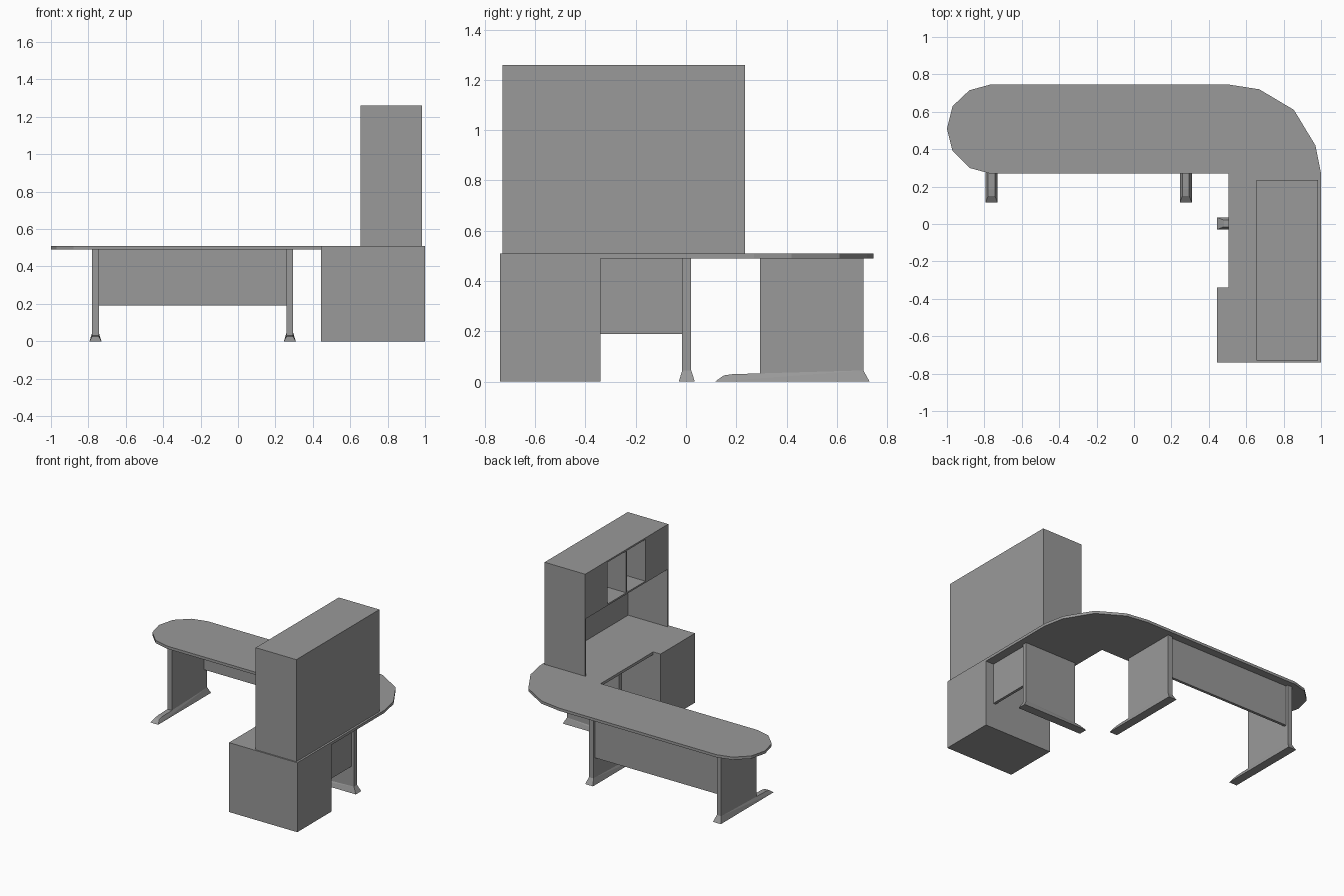
import bpy, bmesh
from mathutils import Vector

cube = bpy.data.objects.get("Cube")
if cube:
    bpy.data.objects.remove(cube, do_unlink=True)

grey = bpy.data.materials.new("plain_grey")
grey.use_nodes = True
COLOUR = (0.32, 0.32, 0.32, 1)
grey.diffuse_color = COLOUR
grey.node_tree.nodes["Principled BSDF"].inputs["Base Color"].default_value = COLOUR


def finish(name, bm):
    bmesh.ops.recalc_face_normals(bm, faces=bm.faces)
    mesh = bpy.data.meshes.new(name)
    bm.to_mesh(mesh)
    bm.free()
    mesh.materials.append(grey)
    obj = bpy.data.objects.new(name, mesh)
    bpy.context.scene.collection.objects.link(obj)
    return obj


def box(name, x, y, z):
    """Box from (low, high) ranges on each axis."""
    bm = bmesh.new()
    bmesh.ops.create_cube(bm, size=1)
    for v in bm.verts:
        v.co = Vector([(r[0] + r[1]) / 2 + c * (r[1] - r[0])
                       for c, r in zip(v.co, (x, y, z))])
    return finish(name, bm)


def foot(name, centre, start, end, along_x=False):
    """Tapered foot: wide flat base, narrow top rising towards the back."""
    bm = bmesh.new()
    profile = [(start, 0, 0.032), (end, 0, 0.032),
               (start + 0.035, 0.025, 0.018), (start + 0.07, 0.03, 0.018),
               (end - 0.025, 0.045, 0.018)]
    for s, z, half in profile:
        for w in (centre - half, centre + half):
            bm.verts.new((s, w, z) if along_x else (w, s, z))
    bmesh.ops.convex_hull(bm, input=bm.verts)
    bmesh.ops.dissolve_limit(bm, angle_limit=0.01, verts=bm.verts, edges=bm.edges)
    return finish(name, bm)


TOP, UNDER = 0.51, 0.49

# L-shaped worktop with a rounded end and a rounded corner
outline = [(-0.77, 0.27), (-0.88, 0.30), (-0.97, 0.39), (-1, 0.51), (-0.97, 0.63),
           (-0.88, 0.715), (-0.77, 0.745), (0.51, 0.745), (0.67, 0.72), (0.855, 0.61),
           (0.97, 0.42), (1, 0.27), (1, -0.34), (0.505, -0.34), (0.505, 0.27)]
bm = bmesh.new()
face = bm.faces.new([bm.verts.new((x, y, UNDER)) for x, y in outline])
raised = bmesh.ops.extrude_face_region(bm, geom=[face])["geom"]
bmesh.ops.translate(bm, vec=(0, 0, TOP - UNDER),
                    verts=[g for g in raised if isinstance(g, bmesh.types.BMVert)])
finish("worktop", bm)

# Pedestal cabinet
box("pedestal", (0.445, 1), (-0.74, -0.34), (0, TOP))

# Panel legs and feet of the long desk
for side, cx in (("right", -0.762), ("left", 0.277)):
    box(side + "_leg", (cx - 0.018, cx + 0.018), (0.295, 0.705), (0.02, UNDER))
    foot(side + "_foot", cx, 0.115, 0.73)
box("long_modesty_panel", (-0.744, 0.259), (0.668, 0.688), (0.19, UNDER))

# Leg, foot and panel of the return
box("return_leg", (0.53, 0.953), (-0.015, 0.02), (0.02, UNDER))
foot("return_foot", 0.003, 0.445, 0.978, along_x=True)
box("return_modesty_panel", (0.915, 0.935), (-0.34, -0.015), (0.19, UNDER))

# Hutch carcass, open towards -x
X0, X1, Y0, Y1, H = 0.655, 0.985, -0.73, 0.235, 1.26
SHELF, T = 0.93, 0.012
box("hutch_back", (X1 - T, X1), (Y0, Y1), (TOP, H))
box("hutch_roof", (X0, X1 - T), (Y0, Y1), (H - T, H))
box("hutch_shelf", (X0, X1 - T), (Y0 + T, Y1 - T), (SHELF, SHELF + T))
for name, y in (("hutch_front_side", Y0), ("hutch_rear_side", Y1 - T)):
    box(name, (X0, X1 - T), (y, y + T), (TOP, H - T))

# Cubby dividers and the two closed cupboards beside them
for i, y in enumerate((-0.47, -0.247, -0.02)):
    box(f"cubby_divider_{i + 1}", (X0, X1 - T), (y - T / 2, y + T / 2), (SHELF + T, H - T))
for name, span in (("front_door", (Y0 + T, -0.47)), ("rear_door", (-0.02, Y1 - T))):
    box(name, (X0, X0 + T), span, (SHELF + T, H - T))
